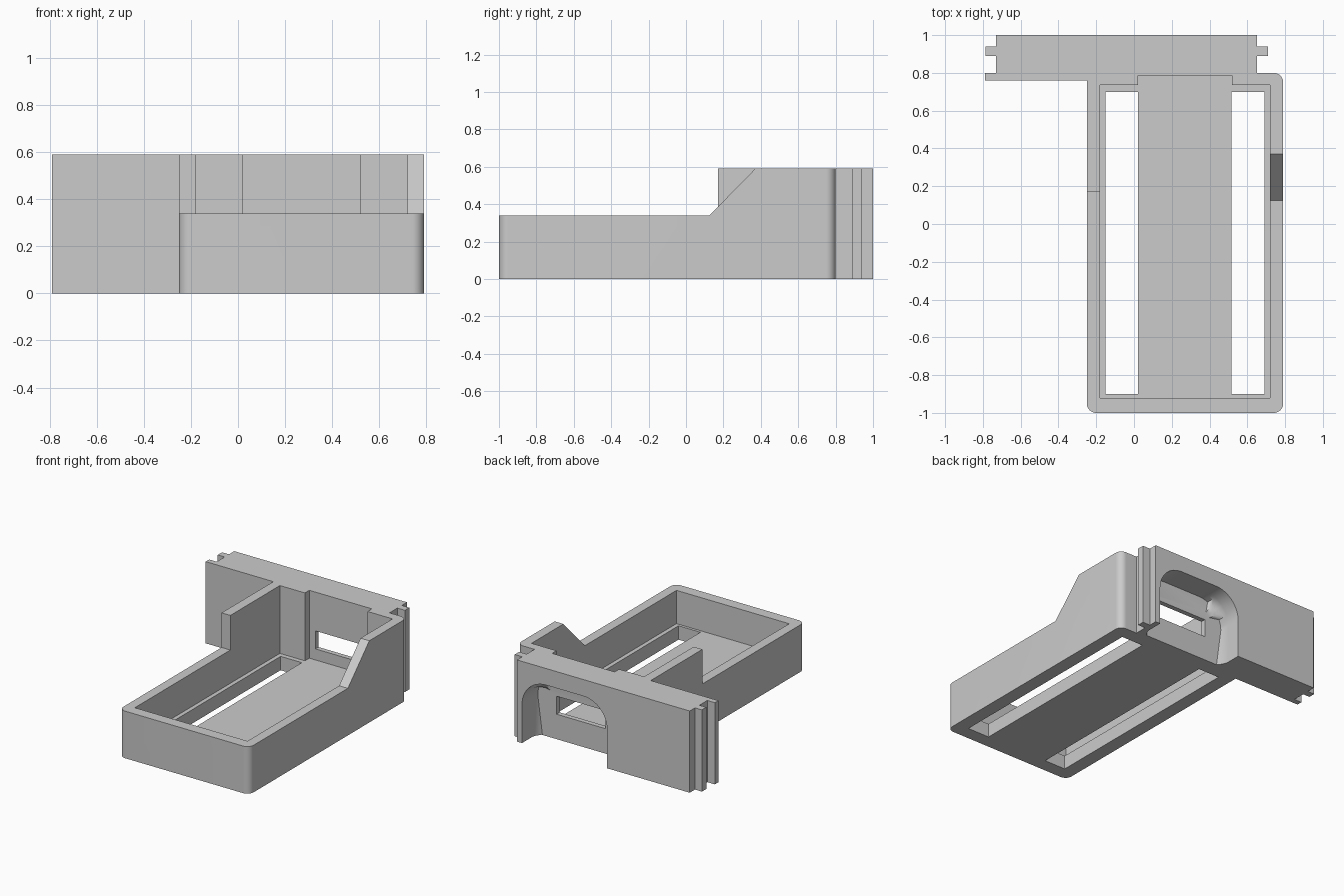
import bpy
import bmesh
from math import pi, tan
from mathutils import Vector

cube = bpy.data.objects.get("Cube")
if cube:
    bpy.data.objects.remove(cube, do_unlink=True)

TOP, RIM, FLOOR = 0.59, 0.34, 0.10

grey = bpy.data.materials.new("light_grey")
grey.use_nodes = True
grey.diffuse_color = (0.6, 0.6, 0.6, 1)
grey.node_tree.nodes["Principled BSDF"].inputs["Base Color"].default_value = (0.6, 0.6, 0.6, 1)


def rounded(points, steps=8):
    """Outline from (a, b) or (a, b, radius) corners."""
    out = []
    for i, p in enumerate(points):
        c = Vector(p[:2])
        if len(p) == 2:
            out.append(c)
            continue
        radius = p[2]
        u = (Vector(points[i - 1][:2]) - c).normalized()
        v = (Vector(points[(i + 1) % len(points)][:2]) - c).normalized()
        reach = radius / tan(u.angle(v) / 2)
        bisector = (u + v).normalized()
        centre = c + bisector * (reach / bisector.dot(u))
        a = (c + u * reach - centre).normalized()
        b = (c + v * reach - centre).normalized()
        # Normalised blend of the two end directions, scaled to the radius
        out += [centre + a.lerp(b, k / steps).normalized() * radius for k in range(steps + 1)]
    return out


def prism(name, outline, axis, lo, hi, fillet=0):
    """Extrude an outline along an axis; fillet rounds the low end."""
    place = {"x": lambda p, t: (t, p[0], p[1]),
             "y": lambda p, t: (p[0], t, p[1]),
             "z": lambda p, t: (p[0], p[1], t)}[axis]
    bm = bmesh.new()
    ends = [[bm.verts.new(place(p, t)) for p in outline] for t in (lo, hi)]
    cap = bm.faces.new(ends[0])
    bm.faces.new(ends[1][::-1])
    n = len(outline)
    for i in range(n):
        j = (i + 1) % n
        bm.faces.new((ends[0][i], ends[1][i], ends[1][j], ends[0][j]))
    if fillet:
        bmesh.ops.bevel(bm, geom=list(cap.edges), offset=fillet, segments=6,
                        profile=0.5, affect="EDGES")
    bmesh.ops.recalc_face_normals(bm, faces=bm.faces)
    mesh = bpy.data.meshes.new(name)
    bm.to_mesh(mesh)
    bm.free()
    mesh.materials.append(grey)
    obj = bpy.data.objects.new(name, mesh)
    bpy.context.collection.objects.link(obj)
    return obj


def rect(a0, a1, b0, b1):
    return [(a0, b0), (a1, b0), (a1, b1), (a0, b1)]


# Tray and rear mounting plate share one outline
r = 0.05
body = prism("tray_with_mounting_plate", rounded([
    (-0.25, -1, r), (0.79, -1, r), (0.79, 0.80, r), (0.65, 0.80),
    (0.65, 0.89), (0.71, 0.89), (0.71, 0.94), (0.65, 0.94), (0.65, 1),
    (-0.73, 1), (-0.73, 0.94), (-0.785, 0.94), (-0.785, 0.89), (-0.73, 0.89),
    (-0.73, 0.80), (-0.79, 0.80), (-0.79, 0.76), (-0.25, 0.76)]), "z", 0, TOP)

cutters = [
    # Tray cavity with the shallow rear notch
    prism("cavity", [(-0.18, -0.92), (0.72, -0.92), (0.72, 0.735), (0.52, 0.735),
                     (0.52, 0.785), (0.02, 0.785), (0.02, 0.735), (-0.18, 0.735)],
          "z", FLOOR, 1),
    # Lowered rim: square step on one wall, ramp on the other
    prism("step_cut", rect(-1.2, 0.17, RIM, 1), "x", -0.5, 0.2),
    prism("ramp_cut", [(-1.2, RIM), (0.125, RIM), (0.37, TOP), (0.47, TOP + 0.102),
                       (-1.2, TOP + 0.102)], "x", 0.15, 1),
    # Two long floor slots
    prism("slot_right", rect(-0.15, 0.02, -0.90, 0.70), "z", -0.1, 0.2),
    prism("slot_left", rect(0.515, 0.69, -0.90, 0.70), "z", -0.1, 0.2),
    # Filleted recess in the back, open at the bottom
    prism("back_recess", rounded([(-0.07, -0.4), (0.61, -0.4), (0.61, 0.47, 0.19),
                                  (-0.07, 0.47, 0.19)], 10), "y", 0.82, 1.1, 0.08),
    # Connector window
    prism("window", rect(0.07, 0.46, 0.18, 0.31), "y", 0.7, 0.9),
]

bpy.ops.object.select_all(action="DESELECT")
bpy.context.view_layer.objects.active = body
body.select_set(True)
for cutter in cutters:
    mod = body.modifiers.new(cutter.name, "BOOLEAN")
    mod.operation = "DIFFERENCE"
    mod.solver = "EXACT"
    mod.object = cutter
    bpy.ops.object.modifier_apply(modifier=mod.name)
    bpy.data.objects.remove(cutter, do_unlink=True)

bpy.ops.object.shade_smooth_by_angle(angle=pi / 6)
